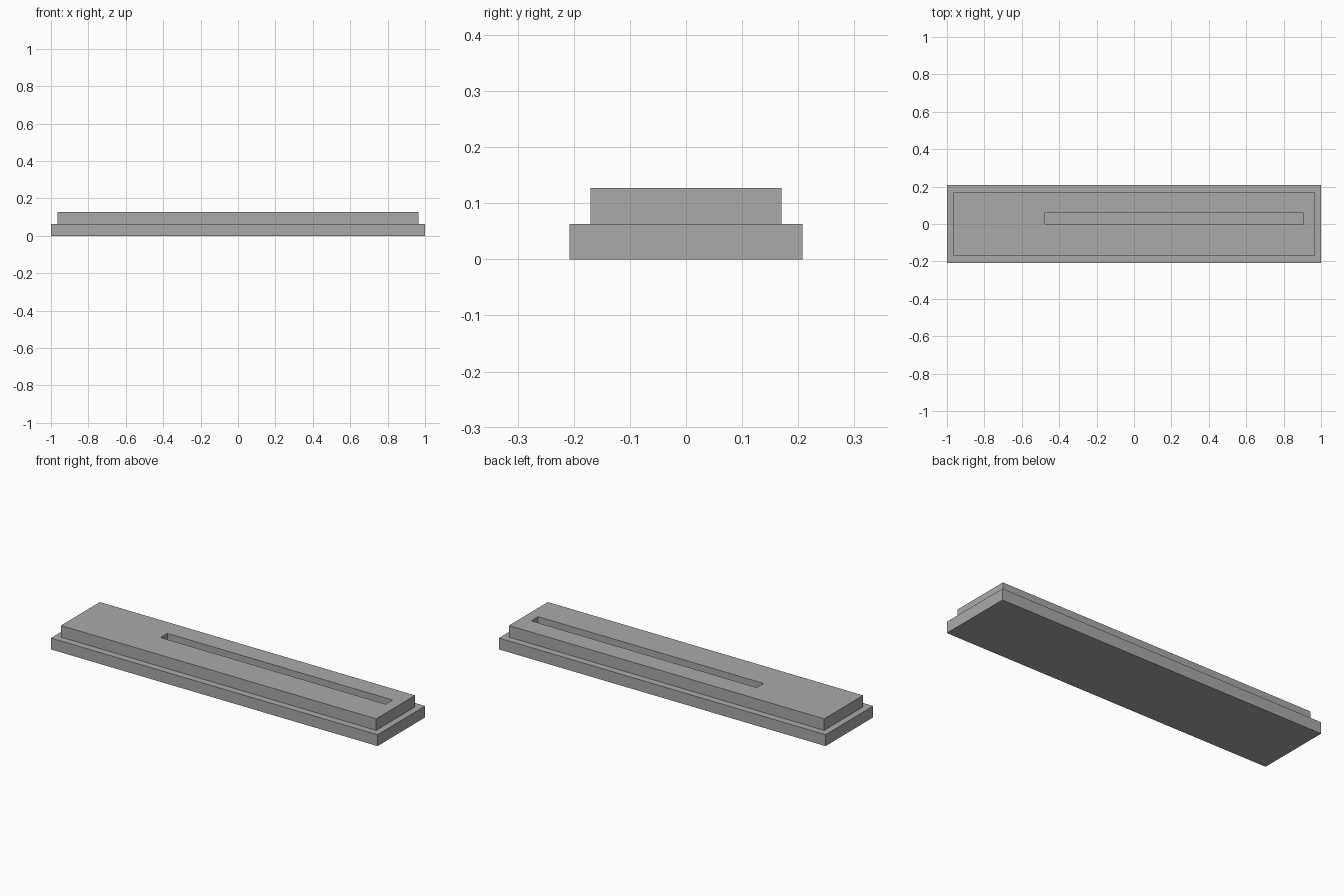
import bpy

default_cube = bpy.data.objects.get("Cube")
if default_cube:
    bpy.data.objects.remove(default_cube, do_unlink=True)


def make_material(name, colour):
    mat = bpy.data.materials.new(name)
    mat.use_nodes = True
    mat.diffuse_color = colour
    mat.node_tree.nodes["Principled BSDF"].inputs["Base Color"].default_value = colour
    return mat


def make_box(name, low, high, mat):
    """Box spanning two opposite corners."""
    centre = [(a + b) / 2 for a, b in zip(low, high)]
    bpy.ops.mesh.primitive_cube_add(size=1, location=centre)
    box = bpy.context.object
    box.name = box.data.name = name
    box.scale = [b - a for a, b in zip(low, high)]
    bpy.ops.object.transform_apply(location=False, rotation=False, scale=True)
    box.data.materials.append(mat)
    return box


grey = make_material("plain grey", (0.4, 0.4, 0.4, 1))
STEP = 0.063    # top of the base
TOP = 0.127     # top of the raised plate

# Wide base slab
make_box("base", (-1, -0.208, 0), (1, 0.208, STEP), grey)

# Narrower raised plate
plate = make_box("raised_plate", (-0.965, -0.17, STEP), (0.965, 0.17, TOP), grey)

# Long slot cut through the plate, with the base as its floor
cutter = make_box("slot_cutter", (-0.475, 0, STEP - 0.02), (0.905, 0.06, TOP + 0.02), grey)
cutter.hide_render = True
cutter.hide_set(True)
cutter.display_type = 'WIRE'
slot = plate.modifiers.new("slot", 'BOOLEAN')
slot.operation = 'DIFFERENCE'
slot.solver = 'EXACT'
slot.object = cutter
